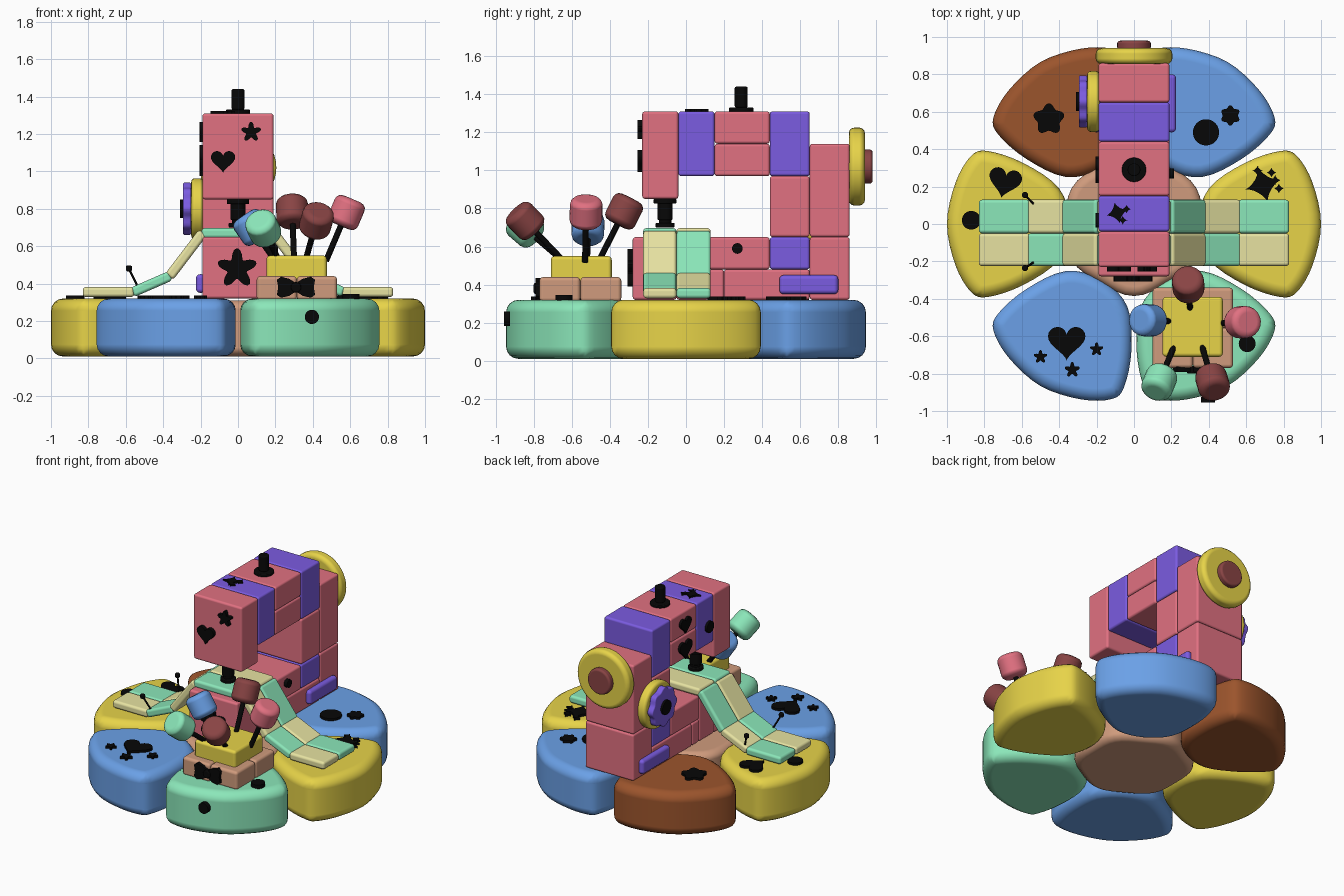
import bpy, bmesh
from math import sin, cos, pi, radians, atan2, hypot
from mathutils import Matrix, Vector

if "Cube" in bpy.data.objects:
    bpy.data.objects.remove(bpy.data.objects["Cube"])

COL = dict(pink='e07080', purple='7a5ce0', yellow='e6d24a', blue='6a9fe6', mint='8ae6b8',
           brown='9a5530', tan='cf9a7c', cream='e6e2a0', maroon='884646', black='101010')
MATS = {}


def mat(c):
    if c not in MATS:
        m = bpy.data.materials.new(c)
        m.diffuse_color = [(int(COL[c][i:i + 2], 16) / 255) ** 2.2 for i in (0, 2, 4)] + [1]
        m.use_nodes = True
        m.node_tree.nodes["Principled BSDF"].inputs["Base Color"].default_value = m.diffuse_color
        MATS[c] = m
    return MATS[c]


def prism(name, pts, depth, M, col, bevel=0.0, seg=3):
    """Outline in local xy, extruded along local z, with rounded rims."""
    bm = bmesh.new()
    lo = [bm.verts.new((x, y, 0)) for x, y in pts]
    hi = [bm.verts.new((x, y, depth)) for x, y in pts]
    bm.faces.new(lo[::-1])
    bm.faces.new(hi)
    n = len(pts)
    for i in range(n):
        j = (i + 1) % n
        bm.faces.new((lo[i], lo[j], hi[j], hi[i]))
    bmesh.ops.recalc_face_normals(bm, faces=bm.faces)
    me = bpy.data.meshes.new(name)
    bm.to_mesh(me)
    bm.free()
    me.shade_smooth()
    ob = bpy.data.objects.new(name, me)
    bpy.context.collection.objects.link(ob)
    ob.matrix_world = M
    me.materials.append(mat(col))
    if bevel:
        b = ob.modifiers.new('round', 'BEVEL')
        b.width, b.segments = bevel, seg
        b.limit_method, b.angle_limit = 'ANGLE', radians(35)
        b.use_clamp_overlap = False
        b.harden_normals = True
    else:
        me.set_sharp_from_angle(angle=radians(40))
    return ob


def at(x, y, z, face='up', turn=0):
    """Placement with local z pointing out of the given side."""
    R = {'up': Matrix(), 'front': Matrix.Rotation(pi / 2, 4, 'X'),
         'back': Matrix.Rotation(pi, 4, 'Z') @ Matrix.Rotation(pi / 2, 4, 'X'),
         'left': Matrix.Rotation(-pi / 2, 4, 'Z') @ Matrix.Rotation(pi / 2, 4, 'X'),
         'right': Matrix.Rotation(pi / 2, 4, 'Z') @ Matrix.Rotation(pi / 2, 4, 'X')}[face]
    return Matrix.Translation((x, y, z)) @ R @ Matrix.Rotation(radians(turn), 4, 'Z')


def box(name, x0, x1, y0, y1, z0, z1, col, bevel=0.015):
    return prism(name, [(x0, y0), (x1, y0), (x1, y1), (x0, y1)], z1 - z0, at(0, 0, z0), col, bevel)


# outlines
def lobes(r, k=0, amp=0.0, n=40):
    return [(r * (1 - amp + amp * cos(k * (t - pi / 2))) * cos(t),
             r * (1 - amp + amp * cos(k * (t - pi / 2))) * sin(t)) for t in (2 * pi * i / n for i in range(n))]


def circle(r, n=32):
    return lobes(r, n=n)


def star(r):
    return lobes(r, 5, 0.25, 50)


def flower(r):
    return lobes(r, 6, 0.12, 60)


def heart(r):
    return [(r * sin(t) ** 3, r * (13 * cos(t) - 5 * cos(2 * t) - 2 * cos(3 * t) - cos(4 * t)) / 16)
            for t in (2 * pi * i / 40 for i in range(40))]


def sparkle(r):
    return [(r * cos(t) ** 3, r * sin(t) ** 3) for t in (2 * pi * i / 32 for i in range(32))]


def spline(P, s=4):
    out = []
    for i in range(len(P)):
        a, b, c, d = (Vector(P[(i + k) % len(P)]) for k in (-1, 0, 1, 2))
        for j in range(s):
            t = j / s
            p = 0.5 * (2 * b + (c - a) * t + (2 * a - 5 * b + 4 * c - d) * t * t + (3 * b - a - 3 * c + d) * t ** 3)
            out.append((p.x, p.y))
    return out


def rod(name, p, q, r, col, bevel=0.0):
    p, q = Vector(p), Vector(q)
    M = Matrix.Translation(p) @ (q - p).to_track_quat('Z', 'Y').to_matrix().to_4x4()
    return prism(name, circle(r, 20), (q - p).length, M, col, bevel)


# flower base: six petals and a centre
half = [(.40, .19), (.59, .325), (.78, .39), (.87, .365), (.955, .22)]
petal = spline([(.345, 0)] + [(x, -y) for x, y in half] + [(1.0, 0)] + half[::-1])
for i, c in enumerate(['yellow', 'blue', 'brown', 'yellow', 'blue', 'mint']):
    prism(f'petal_{i}', petal, .31, at(0, 0, .01, turn=60 * i), c, .065, 4)
prism('flower_centre', lobes(.385, 6, 0.03, 48), .3, at(0, 0, .01), 'tan', .05)

# machine body blocks: y0, y1, z0, z1, colour
blocks = [(-.28, -.05, .32, .65, 'pink'), (-.05, .12, .32, .65, 'pink'), (.12, .44, .48, .65, 'pink'),
          (.12, .2, .32, .48, 'pink'), (.2, .65, .32, .48, 'pink'), (.44, .65, .48, .65, 'purple'),
          (.65, .86, .32, .65, 'pink'), (.65, .86, .65, 1.14, 'pink'), (.44, .65, .65, .97, 'pink'),
          (.44, .65, .97, 1.31, 'purple'), (.15, .44, .97, 1.14, 'pink'), (.15, .44, 1.14, 1.31, 'pink'),
          (-.04, .15, .97, 1.31, 'purple'), (-.23, -.04, .85, 1.31, 'pink')]
for i, (a, b, c, d, col) in enumerate(blocks):
    box(f'body_block_{i}', -.19, .19, a, b, c, d, col)

# side lozenges
for s, f in ((-1, 'left'), (1, 'right')):
    prism('side_lozenge_' + f, [(-.155, -.05), (.155, -.05), (.155, .05), (-.155, .05)], .05,
          at(s * .175, .645, .4, f), 'purple', .022)

# hand wheel, side dial, spool pin, needle
prism('hand_wheel', circle(.205, 40), .085, at(0, .855, 1.02, 'back'), 'yellow', .03)
prism('hand_wheel_hub', circle(.09), .05, at(0, .93, 1.02, 'back'), 'maroon', .015)
prism('dial_disc', circle(.163, 40), .065, at(-.185, .655, .8, 'left'), 'yellow', .02)
prism('dial_flower', lobes(.14, 8, .06, 64), .045, at(-.25, .655, .8, 'left'), 'purple', .01)
prism('dial_button', circle(.05), .02, at(-.29, .655, .8, 'left'), 'black')
prism('spool_base', circle(.065), .022, at(0, .29, 1.308), 'black', .006)
prism('spool_pin', circle(.034), .11, at(0, .29, 1.33), 'black', .008)
for n, r, z, h in (('needle_top', .055, .74, .1), ('needle_shaft', .033, .70, .16), ('needle_foot', .05, .70, .025)):
    prism(n, circle(r if n != 'needle_top' else .04), h, at(0, -.11, z), 'black', .006)
prism('needle_collar', circle(.06), .025, at(0, -.11, .825), 'black', .006)

# black decorations: name, outline, placement
decals = [
    ('head_heart', heart(.065), at(-.08, -.225, 1.06, 'front')),
    ('head_star', star(.055), at(.07, -.225, 1.21, 'front')),
    ('bed_star', star(.108), at(-.005, -.277, .48, 'front')),
    ('arm_heart_low', heart(.07), at(-.185, .29, 1.05, 'left')),
    ('arm_heart_high', heart(.06), at(-.185, .29, 1.22, 'left')),
    ('arm_dot', circle(.04), at(-.185, .02, 1.1, 'left')),
    ('bed_dot', circle(.028), at(.185, .27, .59, 'right')),
    ('arm_sparkle', sparkle(.06), at(-.09, .06, 1.3, turn=15)),
    ('arm_sparkle_a', sparkle(.025), at(-.04, .08, 1.3)),
    ('arm_sparkle_b', sparkle(.025), at(-.06, .02, 1.3)),
    ('blue_heart', heart(.1), at(-.36, -.625, .315)),
    ('blue_star_a', star(.037), at(-.5, -.71, .315)),
    ('blue_star_b', star(.037), at(-.2, -.67, .315)),
    ('blue_star_c', star(.042), at(-.33, -.78, .315)),
    ('yellow_dot', circle(.05), at(-.87, .02, .315)),
    ('yellow_heart', heart(.088), at(-.69, .23, .315, turn=-12)),
    ('brown_flower', lobes(.085, 5, .14, 60), at(-.455, .56, .315)),
    ('blue_dot', circle(.07), at(.385, .49, .315)),
    ('blue_flower', flower(.054), at(.515, .58, .315)),
    ('yellow_sparkle', sparkle(.1), at(.69, .21, .315, turn=15)),
    ('mint_dot', circle(.045), at(.605, -.64, .315)),
    ('mint_button', circle(.038), at(.395, -.925, .222, 'front')),
]
for n, o, M in decals:
    prism(n, o, .03 if n[:4] in ('head', 'bed_', 'mint') else .022, M, 'black')
for i, (x, y) in enumerate([(.66, .285), (.735, .275), (.755, .235), (.775, .19)]):
    prism(f'small_sparkle_{i}', sparkle(.028), .022, at(x, y, .315), 'black')

# quilt draped over the bed, two rows of tiles
L = [(-.825, .355), (-.56, .355), (-.365, .44), (-.19, .67)]
path = L + [(-x, z) for x, z in L[::-1]]
for row, (y0, y1) in enumerate(((-.225, -.05), (-.05, .13))):
    for i in range(7):
        (xa, za), (xb, zb) = path[i], path[i + 1]
        l = hypot(xb - xa, zb - za) + .01
        a = atan2(zb - za, xb - xa)
        M = Matrix.Translation(((xa + xb) / 2, (y0 + y1) / 2, (za + zb) / 2)) \
            @ Matrix.Rotation(-a, 4, 'Y') @ Matrix.Translation((0, 0, -.027))
        w = (y1 - y0) / 2
        prism(f'quilt_{row}_{i}', [(-l / 2, -w), (l / 2, -w), (l / 2, w), (-l / 2, w)], .054, M,
              ('cream', 'mint')[(i + row) % 2], .018)

# small pins in the quilt
for n, y0, y1 in (('back', .1, .155), ('front', -.2, -.235)):
    rod('quilt_pin_' + n, (-.53, y0, .37), (-.583, y1, .48), .006, 'black')
    prism('quilt_pin_head_' + n, circle(.017, 12), .032, at(-.583, y1, .465), 'black', .01)

# pincushion: four tan blocks, yellow cushion, bow
for i, x in enumerate((.1, .315)):
    for j, y in enumerate((-.77, -.555)):
        box(f'cushion_box_{i}{j}', x, x + .215, y, y + .215, .31, .44, 'tan', .02)
box('pin_cushion', .152, .475, -.71, -.39, .4, .55, 'yellow', .02)
bow = [(0, .022), (.035, .045), (.08, .056), (.102, .04), (.095, 0), (.102, -.04), (.08, -.056), (.035, -.045), (0, -.022)]
bow += [(-x, y) for x, y in bow[-2:0:-1]]
prism('bow', bow, .03, at(.31, -.76, .38, 'front'), 'black')
prism('bow_knot', circle(.028, 16), .04, at(.31, -.76, .38, 'front'), 'black', .008)

# big-headed pins: base xy, head centre, colour
for i, (bx, by, h, c) in enumerate([
        (.30, -.46, (.29, -.325, .785), 'maroon'), (.20, -.52, (.075, -.515, .7), 'blue'),
        (.47, -.53, (.58, -.525, .78), 'pink'), (.22, -.64, (.135, -.845, .695), 'mint'),
        (.36, -.64, (.42, -.845, .735), 'maroon')]):
    base, h = Vector((bx, by, .52)), Vector(h)
    d = (h - base).normalized()
    rod(f'pin_stick_{i}', base, h, .016, 'black')
    rod(f'pin_head_{i}', h - d * .078, h + d * .078, .086, c, .035)
